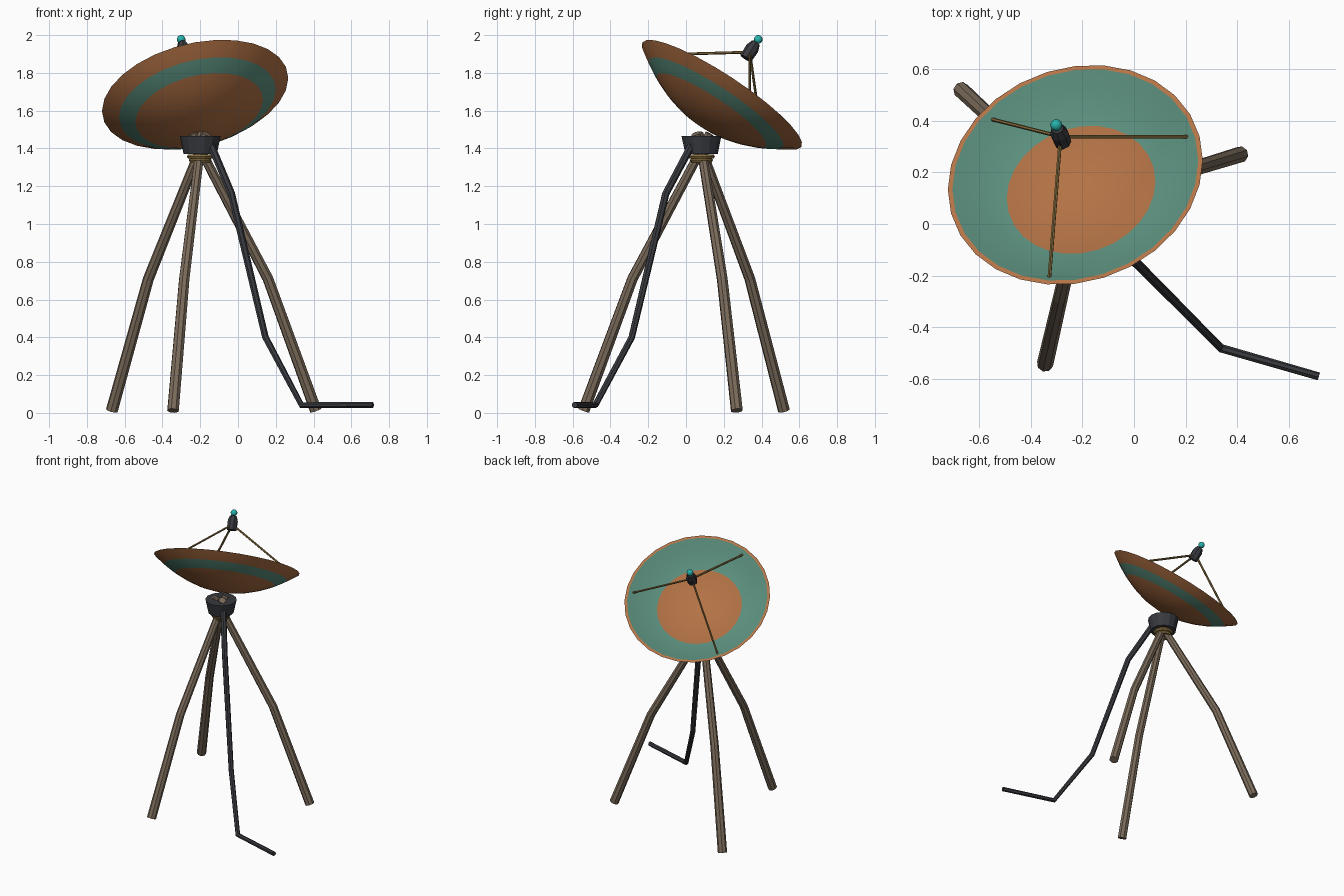
import bpy, bmesh, math
from mathutils import Vector, Matrix

if "Cube" in bpy.data.objects:
    bpy.data.objects.remove(bpy.data.objects["Cube"])


def material(name, rgb):
    m = bpy.data.materials.new(name)
    m.diffuse_color = (*rgb, 1)
    m.use_nodes = True
    m.node_tree.nodes["Principled BSDF"].inputs["Base Color"].default_value = m.diffuse_color
    return m


WOOD = material("weathered_wood", (0.20, 0.15, 0.105))
COPPER = material("copper", (0.45, 0.17, 0.06))
TEAL = material("verdigris", (0.11, 0.29, 0.22))
DARK = material("dark_metal", (0.04, 0.042, 0.05))
BRASS = material("brass", (0.25, 0.16, 0.05))
GLOW = material("bright_teal", (0.02, 0.45, 0.42))


def finish(name, bm, mats, matrix=None, smooth=None):
    bmesh.ops.recalc_face_normals(bm, faces=bm.faces)
    me = bpy.data.meshes.new(name)
    bm.to_mesh(me)
    bm.free()
    ob = bpy.data.objects.new(name, me)
    bpy.context.collection.objects.link(ob)
    for m in mats:
        me.materials.append(m)
    if matrix:
        ob.matrix_world = matrix
    if smooth:
        bpy.ops.object.select_all(action='DESELECT')
        ob.select_set(True)
        bpy.context.view_layer.objects.active = ob
        bpy.ops.object.shade_smooth_by_angle(angle=math.radians(smooth))
    return ob


def skin(bm, rings, slots=None):
    """Join rings of equal vertex count with quads."""
    for k, (a, b) in enumerate(zip(rings, rings[1:])):
        n = max(len(a), len(b))
        for i in range(n):
            j = (i + 1) % n
            if len(a) == 1:
                vs = (a[0], b[j], b[i])
            elif len(b) == 1:
                vs = (a[i], a[j], b[0])
            else:
                vs = (a[i], a[j], b[j], b[i])
            bm.faces.new(vs).material_index = slots[k] if slots else 0


def lathe(name, profile, sides, mats, matrix, slots=None, smooth=None):
    bm = bmesh.new()
    rings = []
    for r, z in profile:
        n = sides if r > 0 else 1
        rings.append([bm.verts.new((r * math.cos(math.tau * i / n),
                                    r * math.sin(math.tau * i / n), z)) for i in range(n)])
    skin(bm, rings, slots)
    return finish(name, bm, mats, matrix, smooth)


def tube(name, path, radii, sides, mat):
    bm = bmesh.new()
    pts = [Vector(p) for p in path]
    rings = []
    for k, (p, r) in enumerate(zip(pts, radii)):
        d_in = (p - pts[k - 1]).normalized() if k else Vector()
        d_out = (pts[k + 1] - p).normalized() if k < len(pts) - 1 else Vector()
        t = (d_in + d_out).normalized()
        s = t.cross(Vector((0.37, 0.23, 0.05))).normalized()
        u = t.cross(s)
        rings.append([bm.verts.new(p + r * (s * math.cos(math.tau * i / sides)
                                            + u * math.sin(math.tau * i / sides)))
                      for i in range(sides)])
    skin(bm, rings)
    bm.faces.new(rings[0])
    bm.faces.new(rings[-1])
    return finish(name, bm, [mat])


HX, HY = -0.20, 0.082
HUB = Matrix.Translation((HX, HY, 0))

# Three bent legs that cross inside the hub and poke out on top
for k in range(3):
    a = math.radians(17 + 120 * k)
    path = [(HX + r * math.cos(a), HY + r * math.sin(a), z)
            for r, z in ((0.64, 0.012), (0.375, 0.71), (-0.045, 1.478))]
    tube(f"leg_{k + 1}", path, (0.032, 0.029, 0.025), 8, WOOD)

# Hub drum
lathe("hub", [(0, 1.37), (0.088, 1.37), (0.108, 1.465), (0, 1.465)], 14, [DARK], HUB)

# Lashing rings under the hub
for k, (R, z) in enumerate(((0.058, 1.357), (0.048, 1.338))):
    prof = [(R + 0.013 * math.cos(math.tau * i / 6), z + 0.013 * math.sin(math.tau * i / 6))
            for i in range(7)]
    ring = lathe(f"lashing_{k + 1}", prof, 16, [BRASS], HUB)
    bm = bmesh.new()
    bm.from_mesh(ring.data)
    bmesh.ops.remove_doubles(bm, verts=bm.verts, dist=1e-5)
    bm.to_mesh(ring.data)
    bm.free()

# Dish frame: local z is the tilted axis, origin at the rim centre
n = Vector((-0.207, 0.538, 0.818)).normalized()
u = (Vector((1, 0, 0)) - n.x * n).normalized()
w = n.cross(u)
DISH = Matrix((u, w, n)).transposed().to_4x4()
DISH.translation = (-0.227, 0.19, 1.685)

# Dish shell with coloured bands on both sides
outer = [0, 0.09, 0.18, 0.265, 0.345, 0.385, 0.424, 0.465, 0.504]
inner = [0.486, 0.44, 0.39, 0.34, 0.294, 0.2, 0.1, 0]
profile = [(r, -0.195 * (1 - (r / 0.504) ** 2)) for r in outer]
profile += [(r, -0.17 * (1 - (r / 0.486) ** 2)) for r in inner]
slots = [0] * 4 + [1] * 2 + [0] * 3 + [1] * 4 + [0] * 3
lathe("dish", profile, 28, [COPPER, TEAL], DISH, slots, smooth=30)

# Feed struts
for k in range(3):
    a = math.radians(16.5 + 120 * k)
    foot = DISH @ Vector((0.46 * math.cos(a), 0.46 * math.sin(a), -0.022))
    top = DISH @ Vector((0.02 * math.cos(a), 0.02 * math.sin(a), 0.262))
    tube(f"feed_strut_{k + 1}", (foot, top), (0.0075, 0.0075), 6, BRASS)

# Feed horn and its glowing tip
lathe("feed_horn", [(0, 0.235), (0.034, 0.235), (0.036, 0.30), (0.024, 0.335), (0, 0.335)],
      8, [DARK], DISH)
bm = bmesh.new()
bmesh.ops.create_uvsphere(bm, u_segments=12, v_segments=8, radius=0.023)
finish("feed_tip", bm, [GLOW], DISH @ Matrix.Translation((0, 0, 0.358)), smooth=40)

# Cable running from the hub to the ground
tube("cable", [(-0.145, 0.03, 1.42), (-0.035, -0.108, 1.16), (0.145, -0.288, 0.40),
               (0.335, -0.48, 0.042), (0.715, -0.59, 0.042)],
     (0.021, 0.02, 0.018, 0.017, 0.016), 7, DARK)
